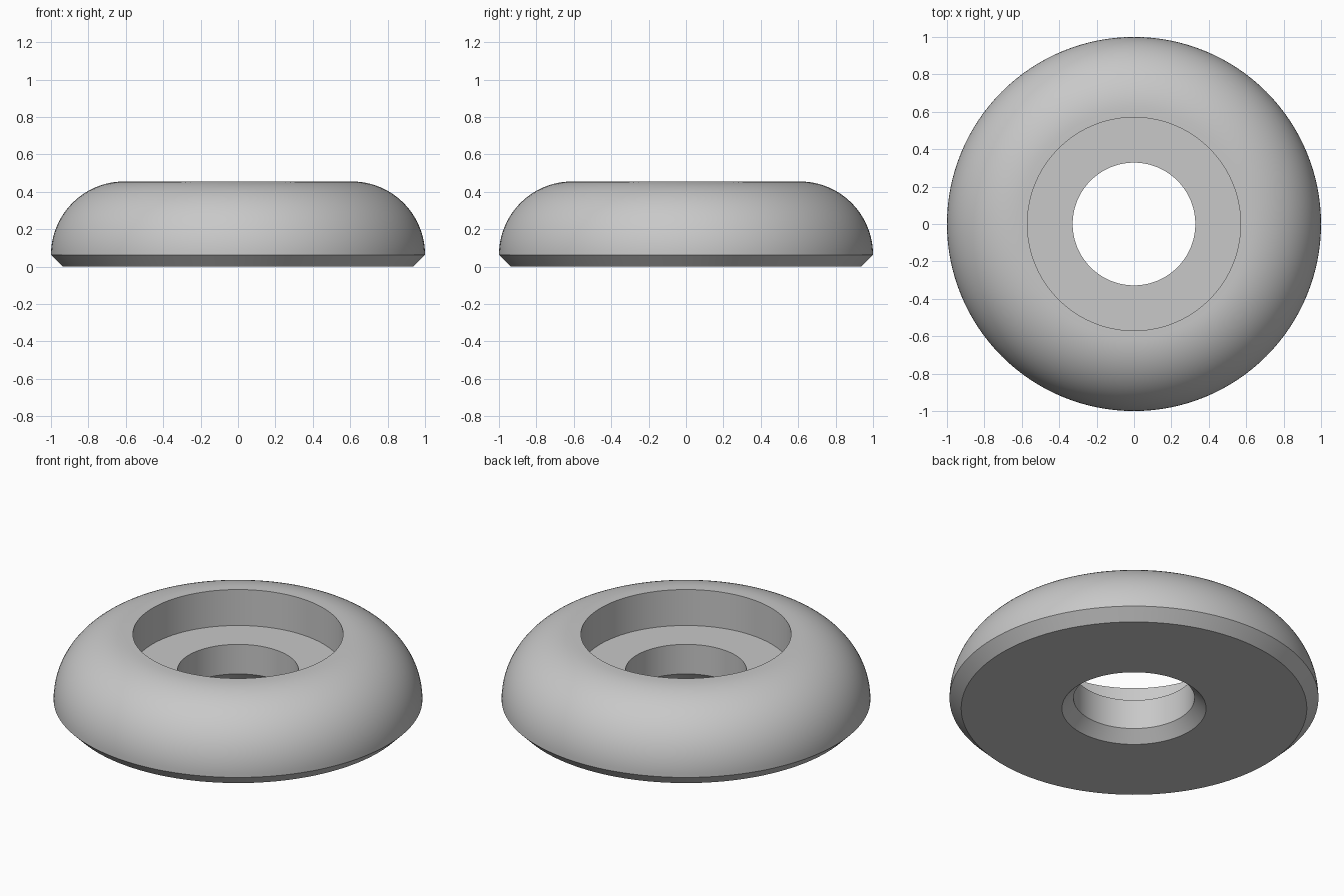
import bpy, bmesh, math
from mathutils import Vector

# Remove the default object only
cube = bpy.data.objects.get("Cube")
if cube:
    bpy.data.objects.remove(cube, do_unlink=True)

SEGMENTS = 128
TOP, FLOOR, CHAMFER = 0.455, 0.24, 0.063
BORE, RECESS = 0.328, 0.57
ROUND = TOP - CHAMFER

# Plain grey material
grey = bpy.data.materials.new("light grey")
grey.use_nodes = True
colour = (0.58, 0.58, 0.58, 1)
grey.diffuse_color = colour
grey.node_tree.nodes["Principled BSDF"].inputs["Base Color"].default_value = colour

# Cross-section (radius, height): chamfered base, rounded shoulder, recess, bore
profile = [(BORE + CHAMFER, 0), (1 - CHAMFER, 0)]
for i in range(25):
    a = math.radians(90) * i / 24
    profile.append((1 - ROUND + ROUND * math.cos(a), CHAMFER + ROUND * math.sin(a)))
profile += [(RECESS, TOP), (RECESS, FLOOR), (BORE, FLOOR), (BORE, CHAMFER)]

# Revolve the closed section around the vertical axis
bm = bmesh.new()
verts = [bm.verts.new((r, 0, z)) for r, z in profile]
edges = [bm.edges.new((v, verts[(i + 1) % len(verts)])) for i, v in enumerate(verts)]
bmesh.ops.spin(bm, geom=verts + edges, cent=Vector(), axis=(0, 0, 1),
               angle=math.tau, steps=SEGMENTS, use_merge=False)
bmesh.ops.remove_doubles(bm, verts=bm.verts, dist=0.0001)
bmesh.ops.recalc_face_normals(bm, faces=bm.faces)

mesh = bpy.data.meshes.new("round_foot")
bm.to_mesh(mesh)
bm.free()
mesh.materials.append(grey)
foot = bpy.data.objects.new("round_foot", mesh)
bpy.context.collection.objects.link(foot)

# Smooth curves with crisp rims
bpy.ops.object.select_all(action='DESELECT')
foot.select_set(True)
bpy.context.view_layer.objects.active = foot
bpy.ops.object.shade_smooth_by_angle(angle=math.radians(30))
